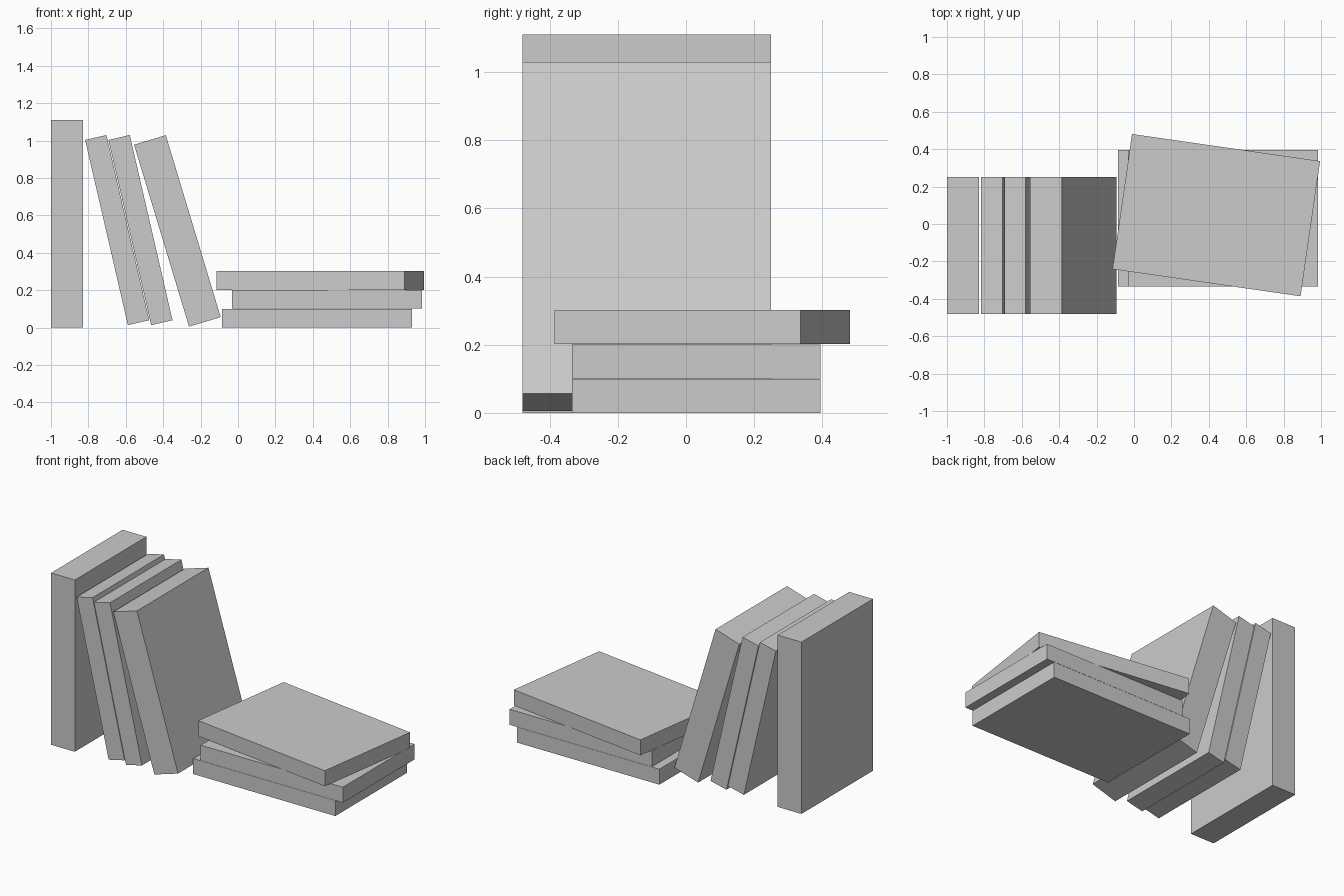
import bpy
from math import radians

if "Cube" in bpy.data.objects:
    bpy.data.objects.remove(bpy.data.objects["Cube"])

DEPTH = 0.73      # shared cover width
HEIGHT = 1.016    # shared cover height of the smaller books


def book(name, size, centre, rot=(0, 0, 0)):
    """Plain slab book: size along its own axes, rotation in degrees."""
    bpy.ops.mesh.primitive_cube_add(size=1, location=centre,
                                    rotation=[radians(a) for a in rot])
    ob = bpy.context.object
    ob.name = name
    ob.scale = size
    bpy.ops.object.transform_apply(location=False, rotation=True, scale=True)
    return ob


# Standing row
ROW_Y = -0.115
book("upright_book", (0.17, DEPTH, 1.11), (-0.915, ROW_Y, 0.555))

# Books leaning against it: thickness, centre x, centre z, lean angle
leaning = [
    (0.117, -0.646, 0.5215, -13.0),
    (0.117, -0.5215, 0.5215, -13.0),
    (0.177, -0.324, 0.517, -16.8),
]
for i, (thick, x, z, lean) in enumerate(leaning, 1):
    book(f"leaning_book_{i}", (thick, DEPTH, HEIGHT), (x, ROW_Y, z), (0, lean, 0))

# Flat stack, top one twisted: centre x, centre y, twist angle
stack = [(0.422, 0.03, 0), (0.476, 0.03, 0), (0.44, 0.0475, -8.2)]
for i, (x, y, twist) in enumerate(stack):
    book(f"flat_book_{i + 1}", (HEIGHT, DEPTH, 0.1), (x, y, 0.05 + 0.101 * i), (0, 0, twist))
